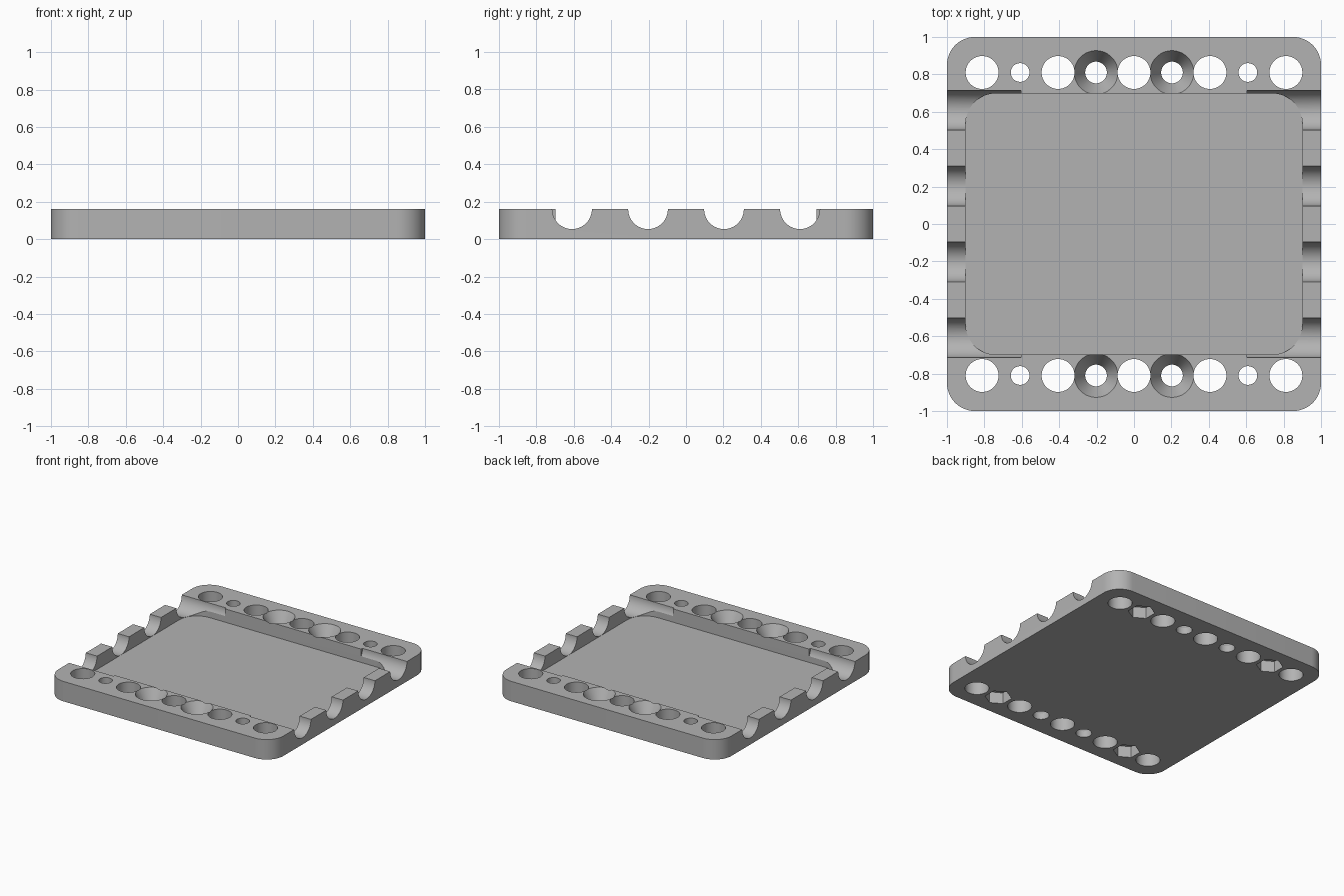
import bpy, bmesh
from math import radians
from mathutils import Matrix, Vector

cube = bpy.data.objects.get("Cube")
if cube:
    bpy.data.objects.remove(cube, do_unlink=True)

HEIGHT = 0.16
FLOOR = 0.053
PITCH = 0.203
ROW_Y = 0.81

grey = bpy.data.materials.new("plain grey")
grey.use_nodes = True
grey.diffuse_color = (0.45, 0.45, 0.45, 1)
grey.node_tree.nodes["Principled BSDF"].inputs["Base Color"].default_value = (0.45, 0.45, 0.45, 1)


def make_object(name, bm):
    bmesh.ops.recalc_face_normals(bm, faces=bm.faces)
    mesh = bpy.data.meshes.new(name)
    bm.to_mesh(mesh)
    bm.free()
    mesh.materials.append(grey)
    obj = bpy.data.objects.new(name, mesh)
    bpy.context.collection.objects.link(obj)
    return obj


def rounded_block(name, half_x, half_y, z0, z1, radius):
    """Box with rounded vertical corners."""
    bm = bmesh.new()
    bmesh.ops.create_cube(bm, size=1)
    for v in bm.verts:
        v.co = Vector((v.co.x * 2 * half_x, v.co.y * 2 * half_y, z1 if v.co.z > 0 else z0))
    upright = [e for e in bm.edges if abs(e.verts[0].co.z - e.verts[1].co.z) > 0.01]
    bmesh.ops.bevel(bm, geom=upright, offset=radius, segments=12, profile=0.5, affect='EDGES')
    return make_object(name, bm)


def add_cone(bm, x, y, z0, z1, r0, r1, sides=48, turn=0):
    place = Matrix.Translation((x, y, (z0 + z1) / 2)) @ Matrix.Rotation(radians(turn), 4, 'Z')
    bmesh.ops.create_cone(bm, cap_ends=True, segments=sides, radius1=r0, radius2=r1,
                          depth=z1 - z0, matrix=place)


def cut(target, cutter):
    mod = target.modifiers.new(cutter.name, 'BOOLEAN')
    mod.operation = 'DIFFERENCE'
    mod.solver = 'EXACT'
    mod.object = cutter
    cutter.hide_render = True
    bpy.context.view_layer.objects.active = target
    bpy.ops.object.modifier_apply(modifier=mod.name)
    bpy.data.objects.remove(cutter, do_unlink=True)


# Plate with a shallow rounded pocket
plate = rounded_block("base_plate", 1, 1, 0, HEIGHT, 0.15)
cut(plate, rounded_block("pocket_cutter", 0.9, 0.698, FLOOR, 0.4, 0.16))

# Round cable channels through both side walls
bm = bmesh.new()
for side in (-1, 1):
    for step in (-3, -1, 1, 3):
        place = Matrix.Translation((side * 0.855, step * PITCH, HEIGHT)) @ Matrix.Rotation(radians(90), 4, 'Y')
        bmesh.ops.create_cone(bm, cap_ends=True, segments=64, radius1=0.106, radius2=0.106,
                              depth=0.5, matrix=place)
cut(plate, make_object("channel_cutter", bm))

# Through holes along the front and back rims
bm = bmesh.new()
for y in (-ROW_Y, ROW_Y):
    for i in range(-4, 5):
        r = 0.088 if i % 2 == 0 else (0.05 if abs(i) == 3 else 0.058)
        add_cone(bm, i * PITCH, y, -0.1, 0.3, r, r)
cut(plate, make_object("hole_cutter", bm))

# Countersinks from above, hexagonal nut recesses from below
bm = bmesh.new()
for y in (-ROW_Y, ROW_Y):
    for side in (-1, 1):
        add_cone(bm, side * PITCH, y, 0.05, HEIGHT + 0.002, 0.058, 0.118)
        add_cone(bm, side * 3 * PITCH, y, -0.1, 0.09, 0.098, 0.098, sides=6)
cut(plate, make_object("recess_cutter", bm))

# Smooth curved walls, sharp rims
plate.select_set(True)
bpy.context.view_layer.objects.active = plate
bpy.ops.object.shade_smooth_by_angle(angle=radians(25))
